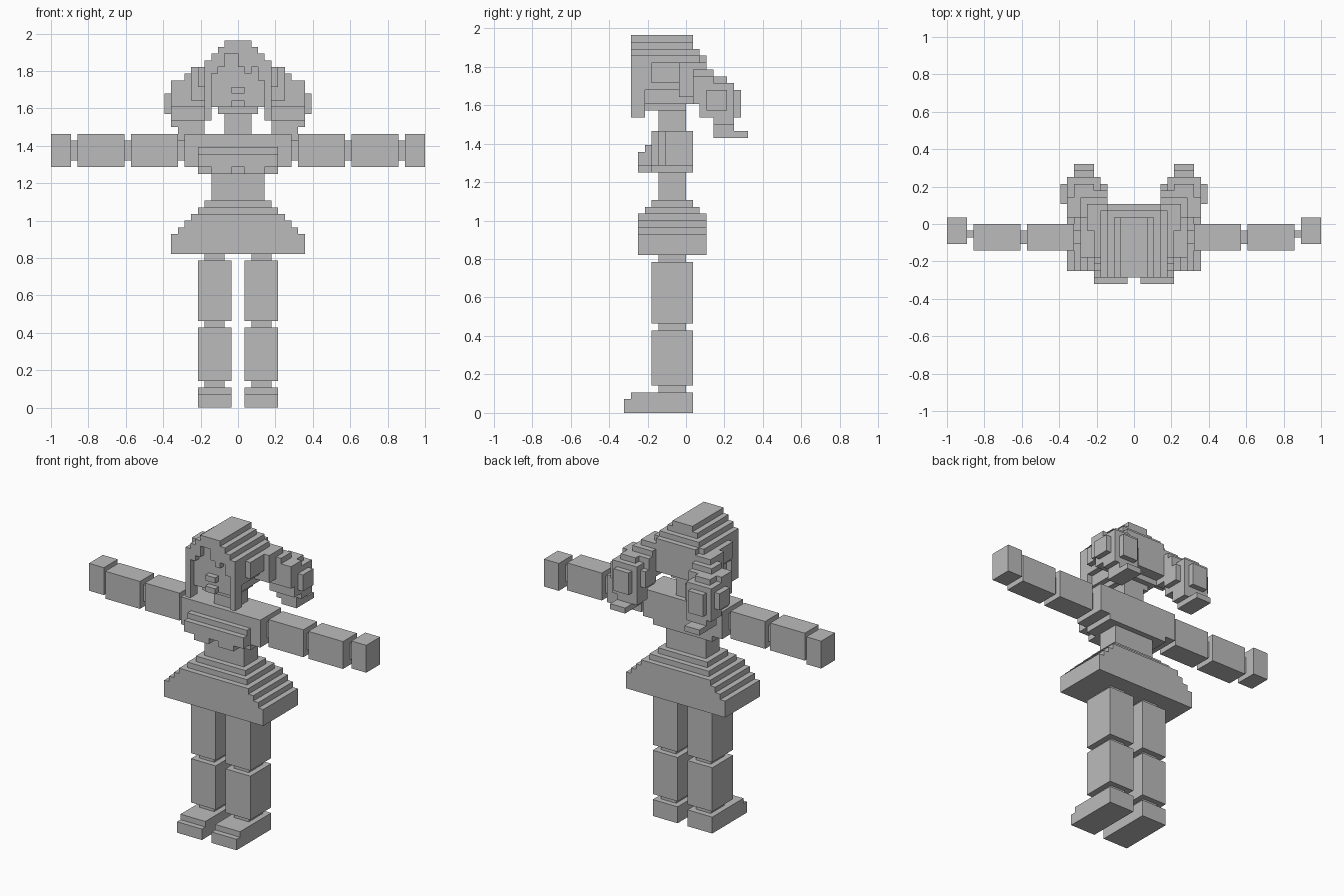
import bpy, bmesh, math
from mathutils import Vector

if "Cube" in bpy.data.objects:
    bpy.data.objects.remove(bpy.data.objects["Cube"])

V = 1 / 28  # size of one block

grey = bpy.data.materials.new("plain_grey")
grey.diffuse_color = (0.5, 0.5, 0.5, 1)
grey.use_nodes = True
grey.node_tree.nodes["Principled BSDF"].inputs["Base Color"].default_value = grey.diffuse_color


def cells(box):
    x0, x1, y0, y1, z0, z1 = box
    return {(x, y, z) for x in range(x0, x1) for y in range(y0, y1) for z in range(z0, z1)}


def blocks(name, boxes, cut=()):
    """Fuse boxes (x0,x1,y0,y1,z0,z1 in blocks) into one outer shell."""
    solid = set().union(*(cells(b) for b in boxes))
    for b in cut:
        solid -= cells(b)
    bm = bmesh.new()
    verts = {}

    def vert(p):
        if p not in verts:
            verts[p] = bm.verts.new(Vector(p) * V)
        return verts[p]

    for c in sorted(solid):
        for axis in range(3):
            for side in (0, 1):
                n = list(c)
                n[axis] += 2 * side - 1
                if tuple(n) in solid:
                    continue
                u, w = (axis + 1) % 3, (axis + 2) % 3
                ring = []
                for du, dw in ((0, 0), (1, 0), (1, 1), (0, 1)):
                    p = list(c)
                    p[axis] += side
                    p[u] += du
                    p[w] += dw
                    ring.append(vert(tuple(p)))
                bm.faces.new(ring if side else ring[::-1])
    bmesh.ops.dissolve_limit(bm, angle_limit=math.radians(1), verts=bm.verts[:], edges=bm.edges[:])
    me = bpy.data.meshes.new(name)
    bm.to_mesh(me)
    bm.free()
    me.materials.append(grey)
    ob = bpy.data.objects.new(name, me)
    bpy.context.collection.objects.link(ob)
    return ob


def flip(b):
    return (-b[1], -b[0]) + tuple(b[2:])


def pair(name, boxes):
    blocks("right_" + name, boxes)
    blocks("left_" + name, [flip(b) for b in boxes])


# Legs and feet
pair("foot", [(1, 6, -9, 1, 0, 2), (1, 6, -8, 1, 2, 3)])
pair("ankle", [(2, 5, -4, 0, 3, 4)])
pair("shin", [(1, 6, -5, 1, 4, 12)])
pair("knee", [(2, 5, -4, 0, 12, 13)])
pair("thigh", [(1, 6, -5, 1, 13, 22)])
pair("hip_joint", [(2, 5, -4, 0, 22, 23)])

# Stepped skirt
blocks("skirt", [(-10, 10, -7, 3, 23, 26), (-9, 9, -7, 3, 26, 27), (-8, 8, -7, 3, 27, 28),
                 (-7, 7, -7, 3, 28, 29), (-6, 6, -6, 2, 29, 30), (-5, 5, -5, 1, 30, 31)])

# Waist, torso with stepped chest, neck
blocks("waist", [(-4, 4, -4, 0, 31, 35)])
blocks("torso", [(-8, 8, -5, 1, 36, 41), (-6, 6, -5, 1, 35, 36),
                 (-6, 6, -6, -5, 36, 39), (-6, 6, -7, -6, 36, 38),
                 (1, 4, -7, -5, 35, 36), (-4, -1, -7, -5, 35, 36)])
blocks("neck", [(-2, 2, -4, 0, 41, 45)])

# Arms
pair("shoulder_joint", [(8, 9, -3, -1, 37, 40)])
pair("upper_arm", [(9, 16, -4, 0, 36, 41)])
pair("elbow", [(16, 17, -3, -1, 37, 40)])
pair("forearm", [(17, 24, -4, 0, 36, 41)])
pair("wrist", [(24, 25, -2, -1, 37, 40)])
pair("hand", [(25, 28, -3, 1, 36, 41)])

# Head with nose and mouth
blocks("head", [(-4, 4, -7, 0, 45, 52), (-3, 3, -6, 0, 44, 45),
                (-1, 1, -8, -7, 47, 48), (-1, 1, -8, -7, 45, 46)])

# Hair cap: stepped crown, side walls, front locks and a rounded back
hair = [(-2, 2, -8, 1, 54, 55), (-3, 3, -8, 1, 53, 54), (-4, 4, -8, 2, 52, 53),
        (-5, 5, -8, 2, 50, 52), (-4, 4, 0, 3, 46, 52), (-5, 5, 0, 2, 46, 51),
        (-4, 4, -1, 1, 45, 46), (-5, 5, -8, -7, 45, 52)]
for s in (1, -1):
    for b in [(4, 5, -8, 1, 47, 51), (4, 5, -8, -6, 43, 51), (5, 6, -5, 1, 48, 51)]:
        hair.append(b if s == 1 else flip(b))
# uneven fringe opening over the face
fringe = [(-4, -3, -8, -7, 45, 50), (-3, -2, -8, -7, 45, 51), (-2, 0, -8, -7, 45, 53),
          (0, 1, -8, -7, 45, 51), (1, 2, -8, -7, 45, 50), (2, 3, -8, -7, 45, 51),
          (3, 4, -8, -7, 45, 49)]
blocks("hair", hair, fringe)

# Pigtails
pair("pigtail", [(4, 7, -1, 3, 46, 51), (4, 8, 1, 4, 46, 50), (4, 9, 1, 5, 45, 49),
                 (8, 10, 1, 4, 45, 49),
                 (5, 10, 2, 7, 43, 48), (6, 9, 2, 6, 48, 49),
                 (10, 11, 3, 6, 44, 47), (4, 5, 3, 6, 44, 47), (6, 9, 7, 8, 43, 47),
                 (5, 10, 4, 7, 42, 43), (5, 9, 4, 7, 41, 42),
                 (6, 9, 4, 8, 40, 41), (6, 9, 8, 9, 40, 41)])
